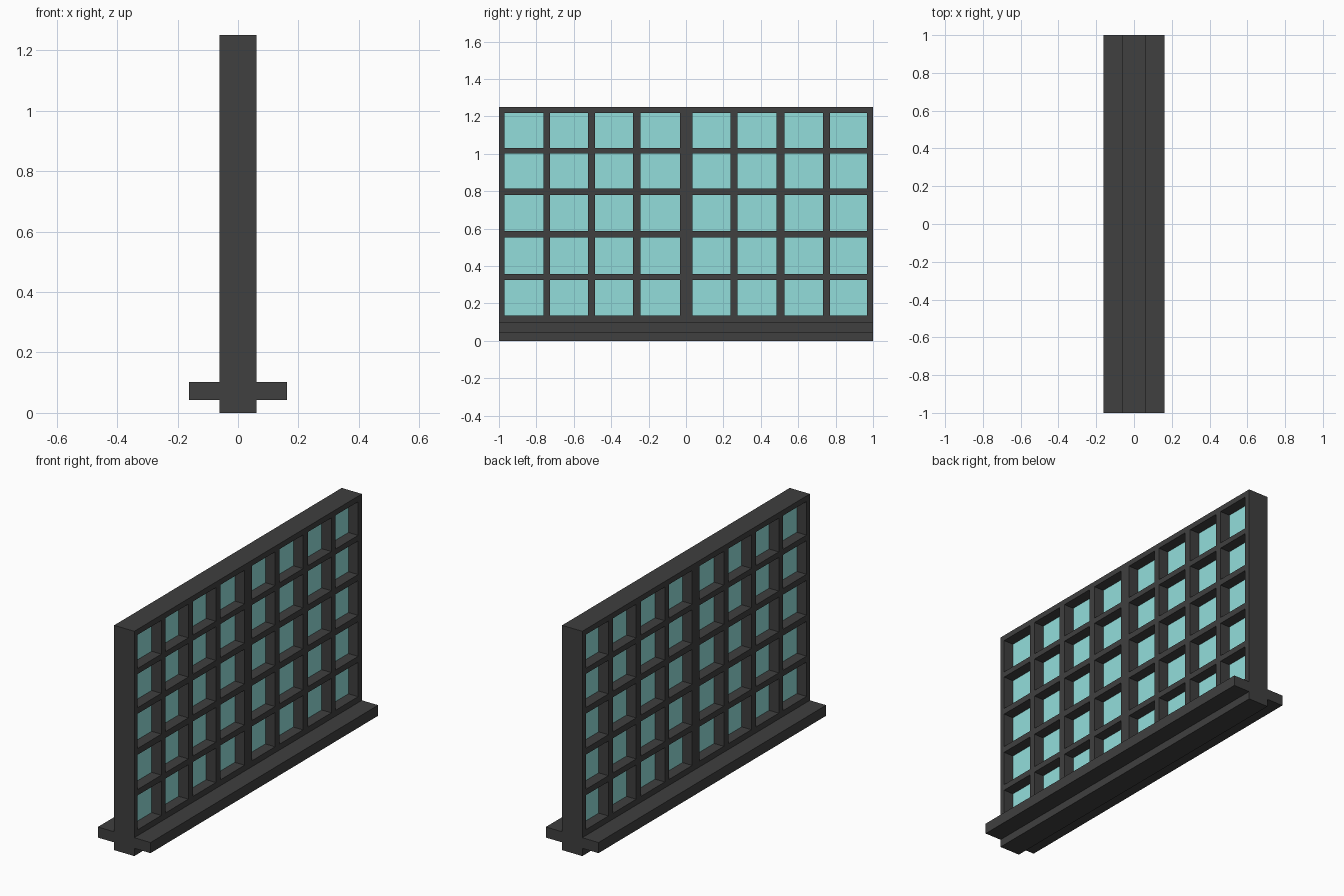
import bpy, bmesh

if "Cube" in bpy.data.objects:
    bpy.data.objects.remove(bpy.data.objects["Cube"])

HALF = 0.062      # half thickness of the frame
HEIGHT = 1.25

# left/right edges and bottom/top edges of the window openings
COLS = [(-0.971, -0.762), (-0.727, -0.525), (-0.486, -0.283), (-0.244, -0.031),
        (0.034, 0.237), (0.275, 0.483), (0.526, 0.732), (0.770, 0.967)]
ROWS = [(0.135, 0.326), (0.359, 0.552), (0.587, 0.780), (0.814, 1.001), (1.032, 1.219)]


def material(name, color):
    m = bpy.data.materials.new(name)
    m.diffuse_color = color
    m.use_nodes = True
    m.node_tree.nodes["Principled BSDF"].inputs["Base Color"].default_value = m.diffuse_color
    return m


def add_object(name, bm, mat):
    bmesh.ops.recalc_face_normals(bm, faces=bm.faces[:])
    mesh = bpy.data.meshes.new(name)
    bm.to_mesh(mesh)
    bm.free()
    mesh.materials.append(mat)
    obj = bpy.data.objects.new(name, mesh)
    bpy.context.collection.objects.link(obj)
    return obj


def box(name, x, y, z, mat):
    bm = bmesh.new()
    bmesh.ops.create_cube(bm, size=1)
    for v in bm.verts:
        v.co = [r[0] if c < 0 else r[1] for r, c in zip((x, y, z), v.co)]
    return add_object(name, bm, mat)


frame_mat = material("dark_frame", (0.05, 0.05, 0.05, 1))
glass_mat = material("pale_glass", (0.29, 0.73, 0.71, 1))

# lattice frame: grid sheet with the openings left out, then extruded to thickness
ys = [-1.0] + [e for c in COLS for e in c] + [1.0]
zs = [0.0] + [e for r in ROWS for e in r] + [HEIGHT]
bm = bmesh.new()
grid = [[bm.verts.new((-HALF, y, z)) for z in zs] for y in ys]
for i in range(len(ys) - 1):
    for j in range(len(zs) - 1):
        if i % 2 and j % 2:
            continue  # opening
        bm.faces.new((grid[i][j], grid[i + 1][j], grid[i + 1][j + 1], grid[i][j + 1]))
ext = bmesh.ops.extrude_face_region(bm, geom=bm.faces[:], use_keep_orig=True)
moved = [g for g in ext["geom"] if isinstance(g, bmesh.types.BMVert)]
bmesh.ops.translate(bm, verts=moved, vec=(2 * HALF, 0, 0))
add_object("window_frame", bm, frame_mat)

# thin glass sheet in the middle of the frame
box("glass_pane", (-0.002, 0.002), (ys[1], ys[-2]), (zs[1], zs[-2]), glass_mat)

# sill ledges on both faces
for side, name in ((1, "right_sill"), (-1, "left_sill")):
    box(name, sorted((side * HALF, side * 0.162)), (-1, 1), (0.043, 0.102), frame_mat)
